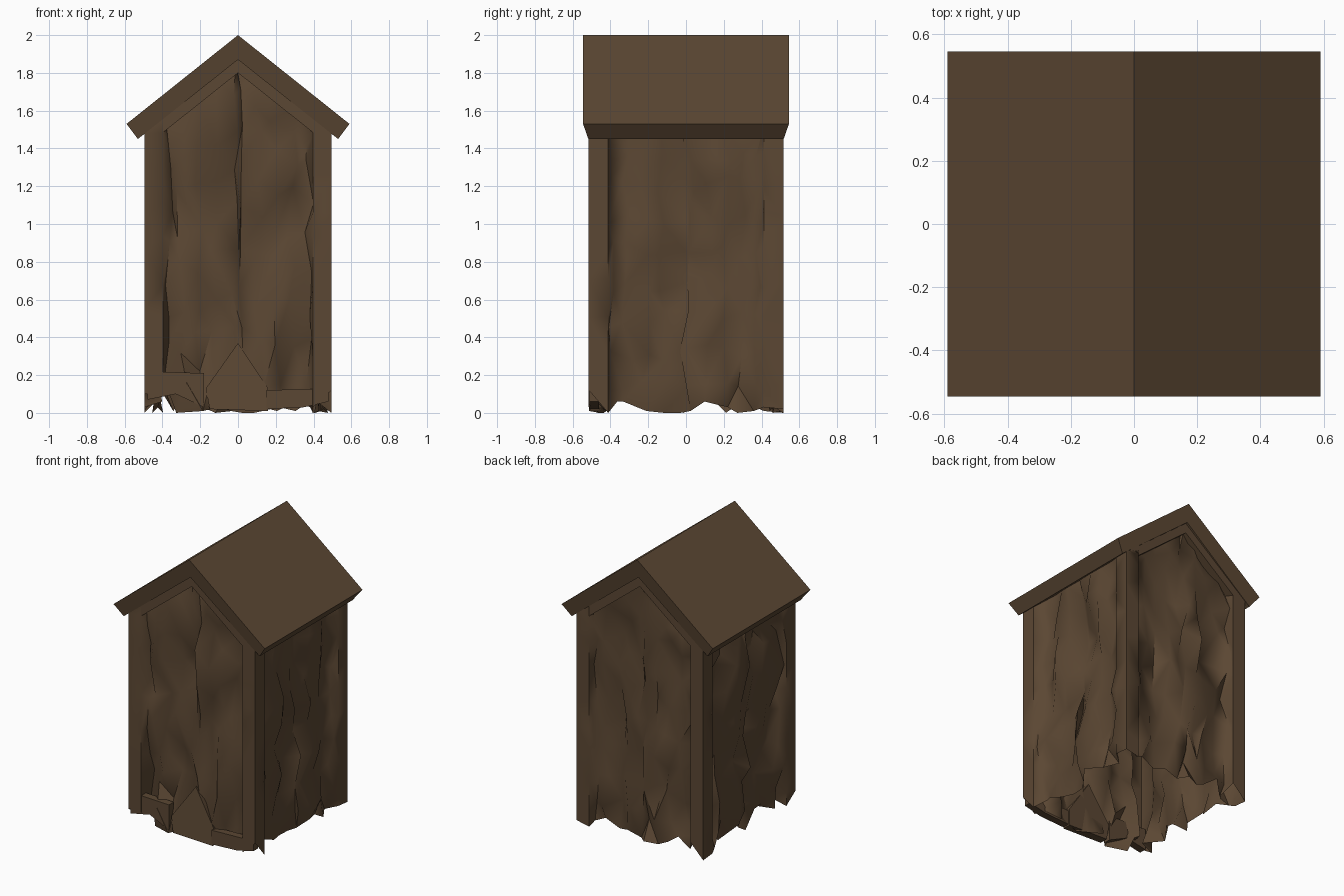
import bpy, bmesh, math, random
from mathutils import Vector

if "Cube" in bpy.data.objects:
    bpy.data.objects.remove(bpy.data.objects["Cube"])

random.seed(11)

wood = bpy.data.materials.new("dark brown wood")
wood.diffuse_color = (0.105, 0.063, 0.033, 1)
wood.use_nodes = True
wood.node_tree.nodes["Principled BSDF"].inputs["Base Color"].default_value = wood.diffuse_color


def finish(name, bm, angle=40):
    bmesh.ops.recalc_face_normals(bm, faces=bm.faces)
    me = bpy.data.meshes.new(name)
    bm.to_mesh(me)
    bm.free()
    me.materials.append(wood)
    me.shade_smooth()
    me.set_sharp_from_angle(angle=math.radians(angle))
    ob = bpy.data.objects.new(name, me)
    bpy.context.collection.objects.link(ob)
    return ob


def prism(name, pts):
    """Extrude a profile of (x, z, y start, y end) points."""
    bm = bmesh.new()
    front = [bm.verts.new((x, y0, z)) for x, z, y0, y1 in pts]
    back = [bm.verts.new((x, y1, z)) for x, z, y0, y1 in pts]
    bm.faces.new(front)
    bm.faces.new(back[::-1])
    n = len(pts)
    for i in range(n):
        j = (i + 1) % n
        bm.faces.new((front[i], back[i], back[j], front[j]))
    return finish(name, bm)


def under_roof(x):
    return 1.875 - 0.797 * abs(x)


# Walls: rough-hewn boards sunk between corner posts, running up into the gables;
# the shell is hollow and open underneath
HX, HY = 0.495, 0.515
corners = [Vector((-HX, -HY)), Vector((HX, -HY)), Vector((HX, HY)), Vector((-HX, HY))]
corner_feet = [0.1, 0.12, 0.02, 0.0]
steps = [0, 0.1, 0.125, 0.2, 0.29, 0.38, 0.49, 0.51, 0.61, 0.7, 0.79, 0.875, 0.9]
posts = (0, 0.1, 0.9)
rows = [0.0, 0.1, 0.22, 0.34, 0.46, 0.58, 0.7, 0.82, 0.92, 1.0]

bm = bmesh.new()
columns = []
for s in range(4):
    a, b = corners[s], corners[(s + 1) % 4]
    along = (b - a).normalized()
    inward = Vector((-along.y, along.x))
    for t in steps:
        post = t in posts
        board = 0 if post else random.uniform(0.03, 0.08)
        foot = corner_feet[s] if t == 0 else random.choice((0.0, 0.01, 0.03, 0.06, 0.1))
        base = a + (b - a) * t
        top = under_roof(base.x)
        col = []
        for r in rows:
            depth = 0 if post else max(0.0, board + random.uniform(-0.05, 0.04))
            slide = 0 if post else random.uniform(-0.03, 0.03)
            p = base + inward * depth + along * slide
            if r == 0:
                h = foot
            elif r == 1:
                h = under_roof(p.x)
            else:
                h = max(foot + 0.02, r * top + random.uniform(-0.05, 0.05))
            col.append(bm.verts.new((p.x, p.y, h)))
        columns.append(col)
n = len(columns)
for i in range(n):
    c, d = columns[i], columns[(i + 1) % n]
    for k in range(len(rows) - 1):
        bm.faces.new((c[k], d[k], d[k + 1], c[k + 1]))
bmesh.ops.triangulate(bm, faces=bm.faces)
finish("plank_walls", bm, 60)

# Rafter trim under the roof slope at both ends
for name, y0, y1 in (("front_rafters", -0.515, -0.44), ("back_rafters", 0.44, 0.515)):
    prism(name, [(x, z, y0, y1) for x, z in (
        (-0.494, 1.48), (0, 1.875), (0.494, 1.48), (0.44, 1.45), (0, 1.80), (-0.44, 1.45))])

# Pitched roof, a thick chevron whose edges taper in below
prism("roof", [(x, z, -d, d) for x, z, d in (
    (-0.59, 1.53, 0.545), (0, 2.0, 0.545), (0.59, 1.53, 0.545),
    (0.53, 1.45, 0.517), (0, 1.87, 0.53), (-0.53, 1.45, 0.517))])

# Low sill boards and a pointed middle board at the foot of the front
prism("left_sill", [(x, z, -0.512, -0.46) for x, z in (
    (-0.48, 0.07), (-0.33, 0.1), (-0.18, 0.03), (-0.18, 0.21), (-0.48, 0.22))])
prism("right_sill", [(x, z, -0.512, -0.46) for x, z in (
    (0.15, 0.02), (0.35, 0.03), (0.48, 0.06), (0.48, 0.13), (0.15, 0.12))])
prism("front_wedge", [(x, z, y, -0.45) for x, z, y in (
    (-0.17, 0.13, -0.5), (-0.15, 0.02, -0.51), (0.16, 0.01, -0.51),
    (0.16, 0.13, -0.5), (0, 0.37, -0.47))])
